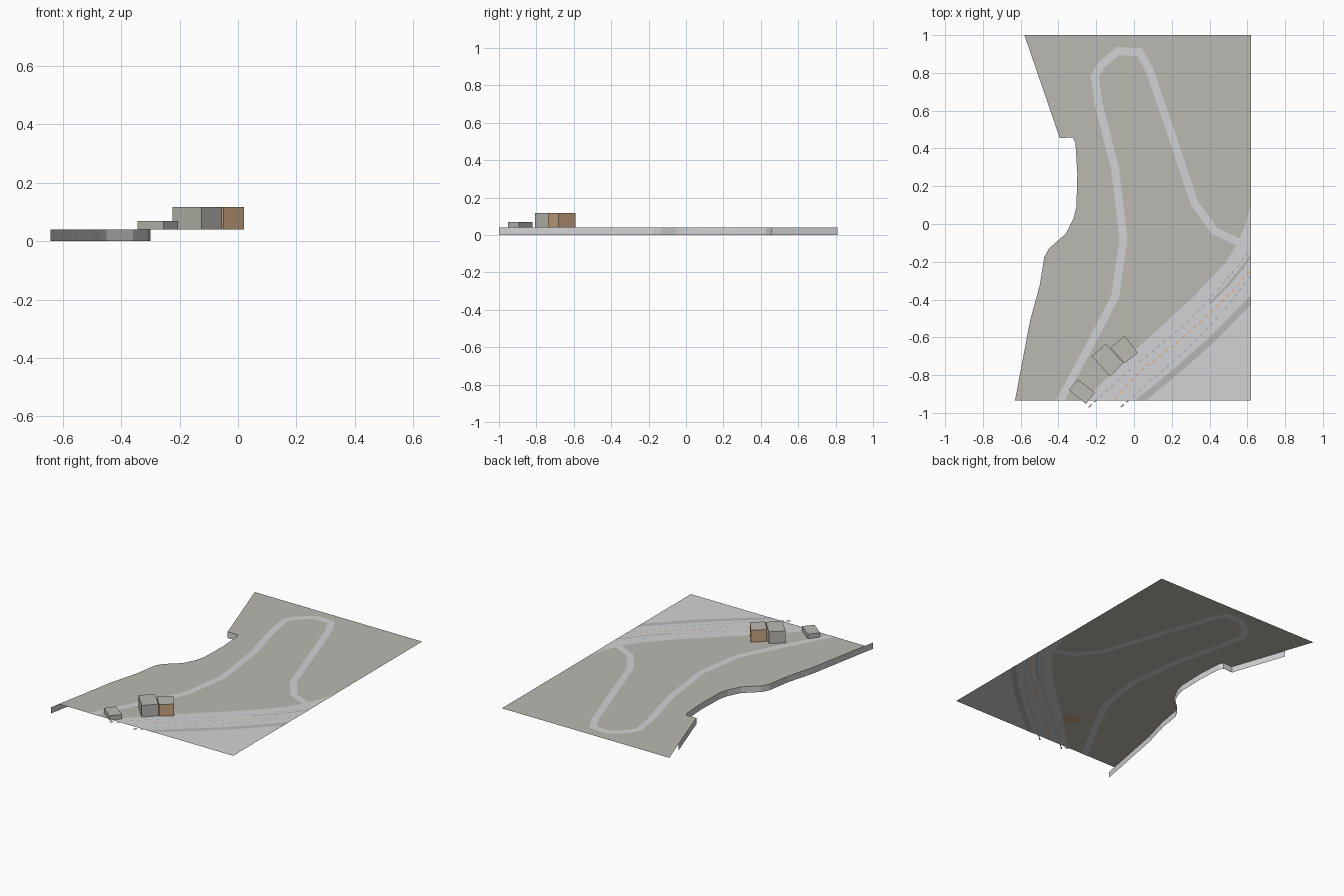
import bpy
import bmesh
from mathutils import Vector

cube = bpy.data.objects.get("Cube")
if cube:
    bpy.data.objects.remove(cube, do_unlink=True)

TOP = 0.04
RIGHT, FRONT = 0.62, -0.935


def material(name, rgb):
    m = bpy.data.materials.new(name)
    m.use_nodes = True
    m.diffuse_color = (*rgb, 1)
    m.node_tree.nodes["Principled BSDF"].inputs["Base Color"].default_value = (*rgb, 1)
    return m


GROUND = material("warm grey ground", (0.49, 0.48, 0.44))
PALE = material("pale grey", (0.65, 0.65, 0.66))
VERGE = material("mid grey", (0.47, 0.47, 0.47))
TAN = material("tan wall", (0.58, 0.38, 0.22))
DASH = material("blue grey dash", (0.40, 0.43, 0.50))
ORANGE = material("orange dash", (0.70, 0.42, 0.22))


def finish(bm, name, *mats):
    me = bpy.data.meshes.new(name)
    bm.to_mesh(me)
    bm.free()
    for m in mats:
        me.materials.append(m)
    ob = bpy.data.objects.new(name, me)
    bpy.context.collection.objects.link(ob)
    return ob


def clip(bm):
    # trim to the right and front edges of the site
    for co, no in (((RIGHT, 0, 0), (1, 0, 0)), ((0, FRONT, 0), (0, -1, 0))):
        bmesh.ops.bisect_plane(bm, geom=bm.verts[:] + bm.edges[:] + bm.faces[:],
                               plane_co=co, plane_no=no, clear_outer=True)


def sheet(name, outline, mat, lift=0.0):
    # flat area, doubled just above and below the ground when lifted
    bm = bmesh.new()
    for dz in ([lift, -lift] if lift else [0]):
        face = bm.faces.new([bm.verts.new((x, y, TOP + dz)) for x, y in outline])
        face.normal_update()
        if (face.normal.z < 0) != (dz < 0):
            face.normal_flip()
    bmesh.ops.triangulate(bm, faces=bm.faces[:])
    return finish(bm, name, mat)


def strip(name, path, width, mat, lift):
    # mitred ribbon along a path
    pts = [Vector(p) for p in path]
    dirs = [(b - a).normalized() for a, b in zip(pts, pts[1:])]
    bm = bmesh.new()
    for dz in (lift, -lift):
        rows = []
        for i, p in enumerate(pts):
            d0, d1 = dirs[max(i - 1, 0)], dirs[min(i, len(dirs) - 1)]
            d = (d0 + d1).normalized()
            side = Vector((-d.y, d.x)) * width / 2 / d.dot(d1)
            rows.append([bm.verts.new((*(p + s * side), TOP + dz)) for s in (1, -1)])
        for (a, b), (c, d) in zip(rows, rows[1:]):
            bm.faces.new((a, b, d, c) if dz > 0 else (c, d, b, a))
    clip(bm)
    return finish(bm, name, mat)


def dashes(name, path, mat, width=0.006, length=0.022, gap=0.018):
    bm = bmesh.new()
    carry = 0.0
    for a, b in zip(path, path[1:]):
        a, b = Vector(a), Vector(b)
        d = (b - a).normalized()
        n = Vector((-d.y, d.x)) * width / 2
        total, t = (b - a).length, carry
        while t < total:
            p, q = a + d * t, a + d * min(t + length, total)
            for dz in (0.003, -0.003):
                quad = [p + n, p - n, q - n, q + n]
                if dz < 0:
                    quad.reverse()
                bm.faces.new([bm.verts.new((*v, TOP + dz)) for v in quad])
            t += length + gap
        carry = t - total
    return finish(bm, name, mat)


def building(name, corners, height, side, roof):
    bm = bmesh.new()
    base = bm.faces.new([bm.verts.new((x, y, TOP)) for x, y in corners])
    ext = bmesh.ops.extrude_face_region(bm, geom=[base], use_keep_orig=True)
    verts = [g for g in ext["geom"] if isinstance(g, bmesh.types.BMVert)]
    bmesh.ops.translate(bm, verts=verts, vec=(0, 0, height))
    bmesh.ops.recalc_face_normals(bm, faces=bm.faces[:])
    for f in bm.faces:
        f.material_index = int(f.normal.z > 0.5)
    return finish(bm, name, side, roof)


# ground sheet with the winding left edge
shore = [(-0.393, 0.455), (-0.325, 0.458), (-0.31, 0.43), (-0.30, 0.265),
         (-0.305, 0.09), (-0.32, 0.03), (-0.36, -0.05), (-0.45, -0.13),
         (-0.475, -0.175), (-0.50, -0.33), (-0.55, -0.51)]
sheet("ground", [(-0.58, 1.0)] + shore + [(-0.63, FRONT), (RIGHT, FRONT), (RIGHT, 1.0)], GROUND)

# retaining wall hanging below the winding edge
bm = bmesh.new()
wall = [(-0.515, 0.81)] + shore + [(-0.642, -1.0)]
cols = [[bm.verts.new((x, y, z)) for z in (0, TOP)] for x, y in wall]
for (a, b), (c, d) in zip(cols, cols[1:]):
    bm.faces.new((a, c, d, b))
finish(bm, "retaining_wall", PALE)

# paved corner
sheet("paved_corner", [(RIGHT, 0.11), (0.59, 0.0), (0.545, -0.11), (0.48, -0.21),
                       (0.32, -0.38), (0.015, -0.66), (-0.18, -0.85), (-0.265, FRONT),
                       (RIGHT, FRONT)], PALE, 0.001)

# looping lane
strip("loop_lane", [(-0.42, -0.99), (-0.235, -0.645), (-0.10, -0.385), (-0.055, -0.08),
                    (-0.10, 0.29), (-0.187, 0.635), (-0.208, 0.78), (-0.175, 0.84),
                    (-0.085, 0.915), (0.03, 0.91), (0.08, 0.82), (0.19, 0.50),
                    (0.32, 0.11), (0.427, -0.037), (0.56, -0.10)], 0.042, PALE, 0.001)

# verges beside the main road
strip("outer_verge", [(-0.02, -0.98), (0.045, -0.925), (0.24, -0.765), (0.415, -0.61),
                      (0.66, -0.36)], 0.035, VERGE, 0.002)
strip("inner_verge", [(0.40, -0.42), (0.50, -0.32), (0.57, -0.235), (0.64, -0.14)],
      0.014, VERGE, 0.002)

# dashed road lines
dashes("inner_line", [(-0.24, -0.97), (0.0, -0.755), (0.27, -0.53), (0.425, -0.37),
                      (0.56, -0.21), (0.615, -0.13)], DASH)
dashes("centre_line", [(-0.10, -0.925), (0.03, -0.78), (0.19, -0.66), (0.427, -0.45),
                       (0.53, -0.345), (0.61, -0.25)], ORANGE)
dashes("outer_line", [(-0.07, -0.97), (0.06, -0.855), (0.25, -0.69), (0.46, -0.48),
                      (0.625, -0.265)], DASH)

# buildings by the road
building("large_block", [(-0.224, -0.70), (-0.15, -0.635), (-0.056, -0.735),
                         (-0.125, -0.808)], 0.077, GROUND, GROUND)
building("tan_block", [(-0.123, -0.655), (-0.05, -0.592), (0.02, -0.683),
                       (-0.05, -0.738)], 0.077, TAN, GROUND)
building("low_block", [(-0.345, -0.88), (-0.298, -0.822), (-0.206, -0.893),
                       (-0.255, -0.952)], 0.03, GROUND, GROUND)
